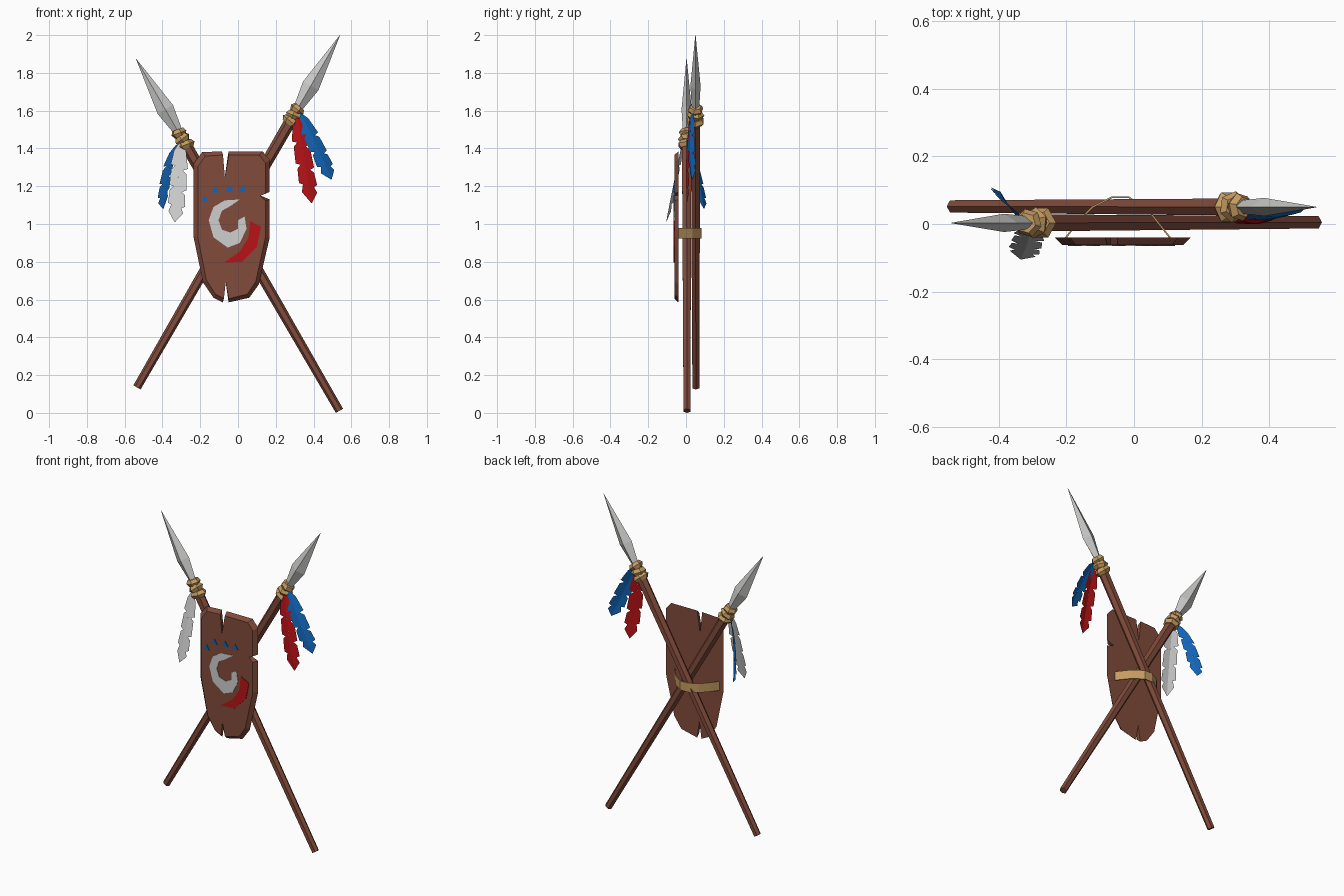
import bpy, bmesh, math
from mathutils import Vector, Matrix

if "Cube" in bpy.data.objects:
    bpy.data.objects.remove(bpy.data.objects["Cube"])


def material(name, rgb):
    m = bpy.data.materials.new(name)
    m.diffuse_color = (*rgb, 1)
    m.use_nodes = True
    m.node_tree.nodes["Principled BSDF"].inputs["Base Color"].default_value = m.diffuse_color
    return m


WOOD = material("brown wood", (0.22, 0.07, 0.042))
STEEL = material("grey steel", (0.60, 0.60, 0.59))
CORD = material("tan cord", (0.56, 0.33, 0.12))
RED = material("red", (0.48, 0.006, 0.008))
BLUE = material("blue", (0.006, 0.13, 0.48))
WHITE = material("off white", (0.62, 0.62, 0.62))


def finish(name, bm, mat, closed=True):
    if closed:
        bmesh.ops.recalc_face_normals(bm, faces=bm.faces[:])
    me = bpy.data.meshes.new(name)
    bm.to_mesh(me)
    bm.free()
    me.materials.append(mat)
    ob = bpy.data.objects.new(name, me)
    bpy.context.collection.objects.link(ob)
    return ob


def bridge(bm, rings):
    """Join closed vertex rings with quads and cap both ends."""
    n = len(rings[0])
    for a, b in zip(rings, rings[1:]):
        for i in range(n):
            j = (i + 1) % n
            bm.faces.new((a[i], a[j], b[j], b[i]))
    bm.faces.new(rings[0][::-1])
    bm.faces.new(rings[-1])


def loft(name, mat, frame, sections, sides, turn=0.0):
    """Sections are (distance along axis, half width, half depth)."""
    bm = bmesh.new()
    rings = []
    for d, rx, ry in sections:
        angles = [turn + math.tau * i / sides for i in range(sides)]
        rings.append([bm.verts.new(frame @ Vector((rx * math.cos(a), ry * math.sin(a), d)))
                      for a in angles])
    bridge(bm, rings)
    return finish(name, bm, mat)


def prism(name, mat, back, front, y_back, y_front):
    bm = bmesh.new()
    bridge(bm, [[bm.verts.new((x, y, z)) for x, z in pts]
                for pts, y in ((back, y_back), (front, y_front))])
    return finish(name, bm, mat)


# Spears: tapered hexagonal shaft, faceted blade, three cord rings
def spear(side, butt, tip):
    butt, tip = Vector(butt), Vector(tip)
    z = (tip - butt).normalized()
    x = Vector((0, 1, 0)).cross(z).normalized()
    y = z.cross(x)
    frame = Matrix.Translation(butt) @ Matrix((x, y, z)).transposed().to_4x4()
    length = (tip - butt).length
    loft(side + "_shaft", WOOD, frame,
         [(0, 0.022, 0.021), (length - 0.45, 0.032, 0.029)], 6)
    loft(side + "_blade", STEEL, frame,
         [(length - 0.48, 0.018, 0.018), (length - 0.31, 0.047, 0.027),
          (length, 0.0008, 0.0008)], 4)
    for k in range(3):
        tilt = Matrix.Rotation(math.radians((9, -8, 10)[k]), 4, "Y")
        place = frame @ Matrix.Translation((0, 0, length - 0.526 + 0.036 * k)) @ tilt
        r = (0.05, 0.047, 0.043)[k]
        loft(f"{side}_cord_ring_{k + 1}", CORD, place,
             [(-0.02, r * 0.72, r * 0.72), (0, r, r), (0.02, r * 0.72, r * 0.72)],
             6, 0.4 * k)


spear("right", (-0.535, 0.052, 0.135), (0.54, 0.05, 2.0))
spear("left", (0.537, 0.005, 0.011), (-0.54, 0.003, 1.875))

# Shield: notched board with a bevelled front
outline = [(-0.235, 1.32), (-0.19, 1.38), (-0.085, 1.385), (-0.07, 1.25), (-0.05, 1.385),
           (0.13, 1.385), (0.168, 1.34), (0.168, 1.17), (0.12, 1.15), (0.168, 1.13),
           (0.168, 0.93), (0.11, 0.68), (0.06, 0.61), (-0.05, 0.585), (-0.065, 0.69),
           (-0.08, 0.585), (-0.13, 0.61), (-0.185, 0.69), (-0.235, 0.93)]
notch_tips = (3, 8, 14)
inner = [p if i in notch_tips else
         (-0.033 + (p[0] + 0.033) * 0.89, 0.985 + (p[1] - 0.985) * 0.95)
         for i, p in enumerate(outline)]
prism("shield", WOOD, outline, inner, -0.04, -0.062)

# Painted marks on the shield
crescent = [(0.01, 1.13), (-0.07, 1.125), (-0.13, 1.09), (-0.155, 1.02), (-0.13, 0.93),
            (-0.055, 0.875), (0.01, 0.90), (0.045, 0.975), (0.035, 1.04), (0.0, 1.02),
            (0.0, 0.975), (-0.04, 0.955), (-0.085, 0.97), (-0.103, 1.02),
            (-0.085, 1.07), (-0.04, 1.095)]
swoosh = [(0.065, 1.015), (0.122, 0.985), (0.1, 0.88), (0.02, 0.80), (-0.075, 0.795),
          (0.01, 0.855), (0.055, 0.925)]
prism("crescent_mark", WHITE, crescent, crescent, -0.061, -0.065)
prism("swoosh_mark", RED, swoosh, swoosh, -0.061, -0.065)
for k, (x, z) in enumerate([(-0.175, 1.135), (-0.12, 1.185), (-0.045, 1.19), (0.025, 1.19)]):
    tri = [(x - 0.02, z - 0.017), (x + 0.02, z - 0.017), (x, z + 0.017)]
    prism(f"dot_mark_{k + 1}", BLUE, tri, tri, -0.061, -0.065)

# Strap: band around the crossed shafts, fixed to the shield back
path = [(-0.205, -0.041), (-0.17, 0.005), (-0.125, 0.052), (-0.065, 0.082), (-0.015, 0.082),
        (0.05, 0.035), (0.11, -0.041)]
bm = bmesh.new()
cols = [[bm.verts.new((x, y, z)) for z in (0.923, 0.98)] for x, y in path]
for a, b in zip(cols, cols[1:]):
    bm.faces.new((a[0], a[1], b[1], b[0]))
strap = finish("strap", bm, CORD, closed=False)
strap.modifiers.new("thickness", "SOLIDIFY").thickness = 0.005

# Feathers: curved vane with notched edges, folded slightly at the spine
EDGE = [(0, 0.1), (0.1, 0.7), (0.29, 1), (0.31, 0.45), (0.35, 0.9), (0.55, 1),
        (0.57, 0.5), (0.61, 0.9), (0.77, 1), (0.79, 0.6), (0.87, 0.85), (1, 0.02)]


def feather(name, mat, base, bend, tip, across, half):
    base, bend, tip = Vector(base), Vector(bend), Vector(tip)
    across = Vector(across).normalized()
    fold = across.cross(tip - base).normalized() * 0.008
    bm = bmesh.new()
    for s in (-1, 1):
        rows = []
        for t, w in EDGE:
            # stagger the notches on the two sides
            t = t if s < 0 else t + 0.07 * math.sin(math.pi * t)
            c = base * (1 - t) ** 2 + bend * 2 * t * (1 - t) + tip * t * t
            rows.append((bm.verts.new(c), bm.verts.new(c + (across * s * half + fold) * w)))
        for a, b in zip(rows, rows[1:]):
            quad = (a[0], a[1], b[1], b[0])
            bm.faces.new(quad if s > 0 else quad[::-1])
    bmesh.ops.remove_doubles(bm, verts=bm.verts[:], dist=0.0004)
    finish(name, bm, mat, closed=False)


feather("right_red_feather", RED, (0.315, 0.02, 1.565), (0.345, -0.01, 1.36),
        (0.39, 0.005, 1.11), (1, 0.15, 0.12), 0.047)
feather("right_blue_feather", BLUE, (0.325, 0.03, 1.59), (0.42, 0.01, 1.42),
        (0.495, 0.035, 1.235), (0.85, 0.4, 0.38), 0.045)
feather("left_white_feather", WHITE, (-0.305, -0.02, 1.43), (-0.315, -0.06, 1.24),
        (-0.335, -0.105, 1.01), (1, -0.2, -0.02), 0.047)
feather("left_blue_feather", BLUE, (-0.325, 0.02, 1.42), (-0.385, 0.06, 1.29),
        (-0.395, 0.095, 1.08), (-0.55, 0.55, -0.3), 0.045)
